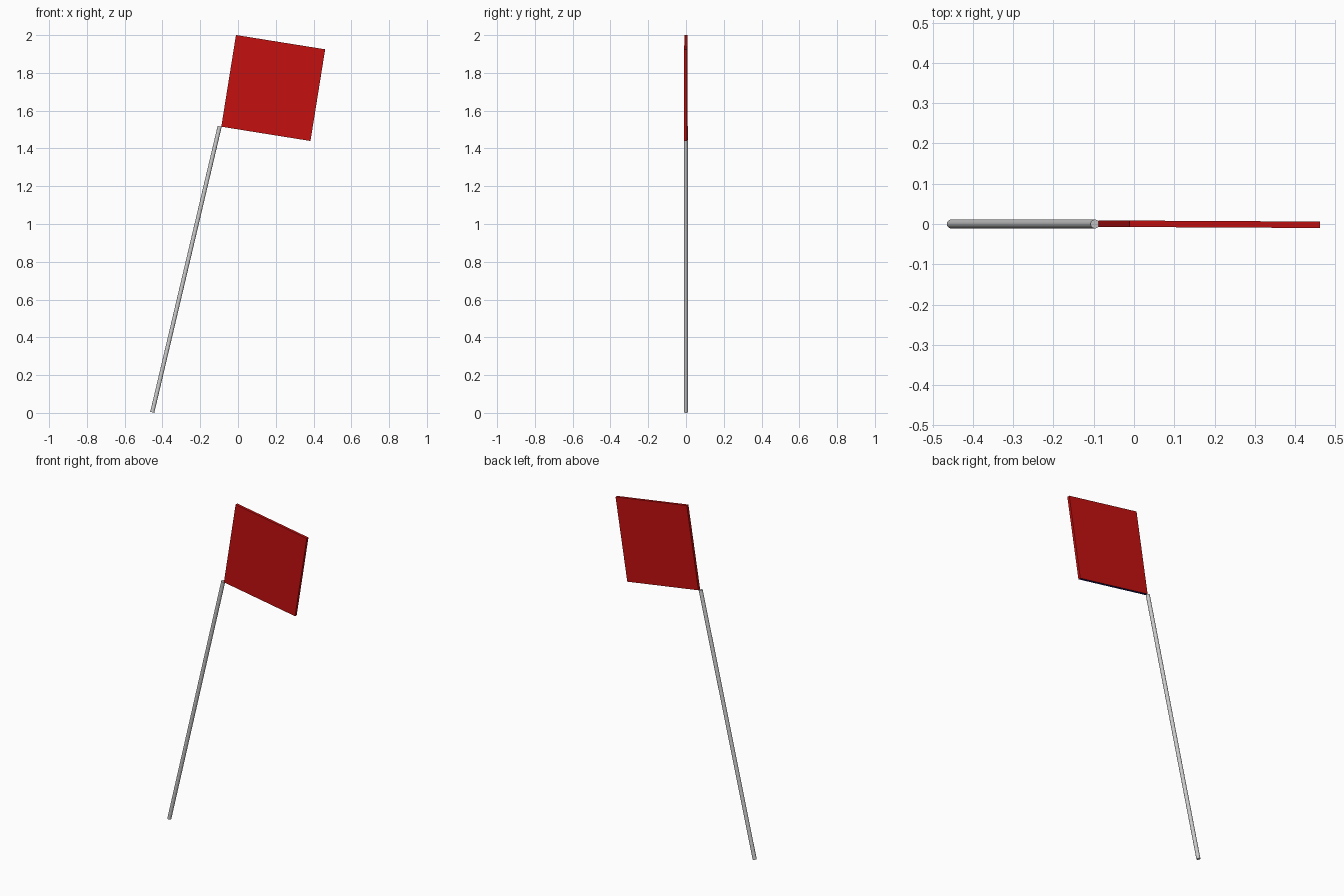
import bpy
from math import radians
from mathutils import Vector

if "Cube" in bpy.data.objects:
    bpy.data.objects.remove(bpy.data.objects["Cube"])


def material(name, color):
    mat = bpy.data.materials.new(name)
    mat.diffuse_color = color
    mat.use_nodes = True
    mat.node_tree.nodes["Principled BSDF"].inputs["Base Color"].default_value = mat.diffuse_color
    return mat


# Leaning pole
foot, tip = Vector((-0.454, 0, 0.003)), Vector((-0.097, 0, 1.517))
axis = tip - foot
bpy.ops.mesh.primitive_cylinder_add(vertices=32, radius=0.011, depth=axis.length,
                                    location=(foot + tip) / 2)
pole = bpy.context.object
pole.name = "pole"
pole.rotation_euler = axis.to_track_quat('Z', 'Y').to_euler()
bpy.ops.object.shade_smooth_by_angle(angle=radians(40))

# Flag panel, tilted and turned very slightly
bpy.ops.mesh.primitive_cube_add(size=1, location=(0.1865, -0.0005, 1.72),
                                rotation=(0, radians(9.1), radians(-0.3)))
flag = bpy.context.object
flag.name = "flag"
flag.scale = (0.478, 0.016, 0.4915)
flag.data.materials.append(material("red", (0.55, 0.005, 0.005, 1)))
flag.data.materials.append(material("navy", (0.01, 0.01, 0.15, 1)))

# Dark blue lower edge
for face in flag.data.polygons:
    if face.normal.z < -0.5:
        face.material_index = 1
